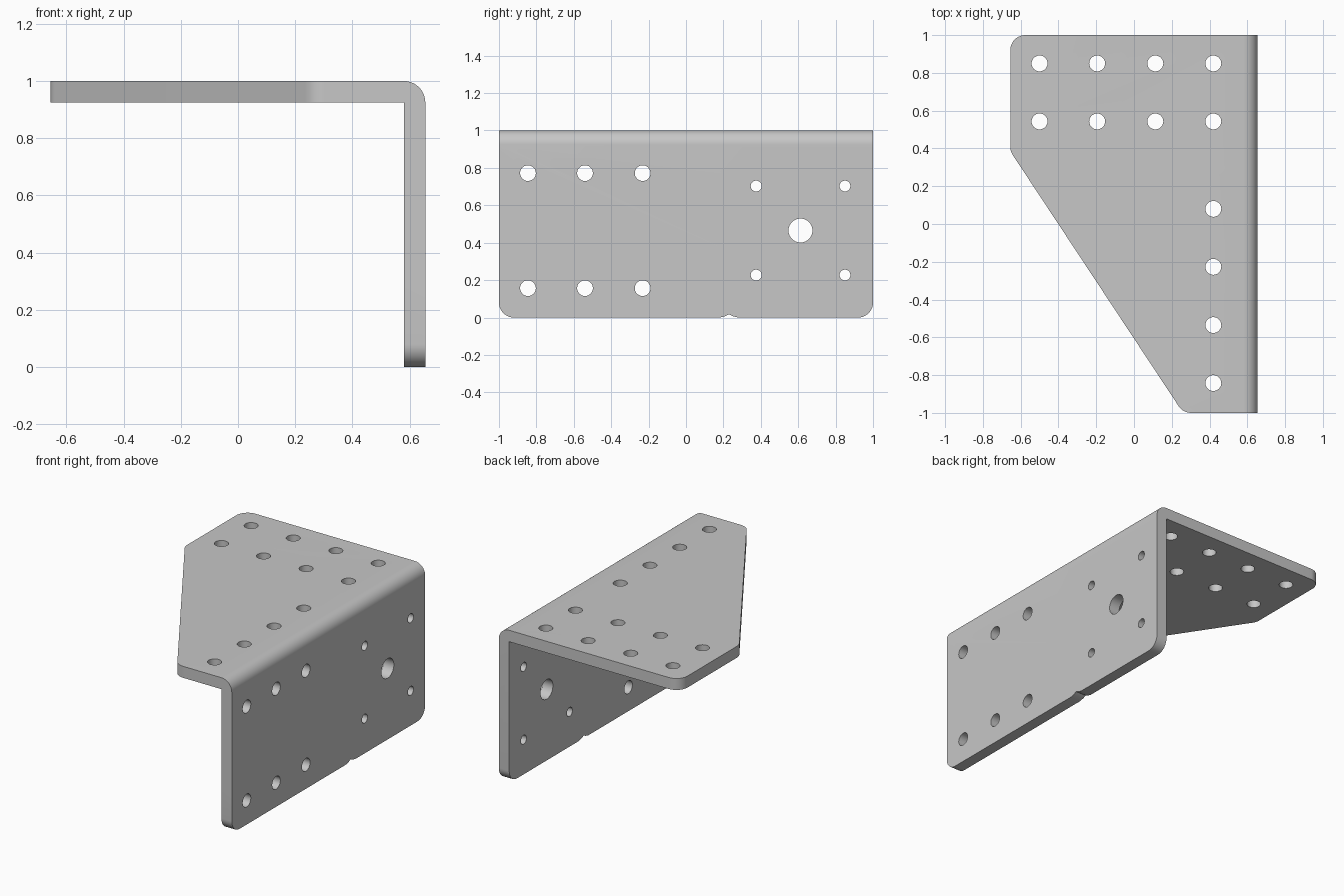
import bpy, bmesh, math
from mathutils import Vector

if "Cube" in bpy.data.objects:
    bpy.data.objects.remove(bpy.data.objects["Cube"])

T = 0.075            # sheet thickness
X, Y, Z = 0.655, 1.0, 1.0
HOLE, SMALL, LARGE = 0.042, 0.029, 0.064

steel = bpy.data.materials.new("grey steel")
steel.use_nodes = True
steel.diffuse_color = (0.57, 0.57, 0.57, 1)
steel.node_tree.nodes["Principled BSDF"].inputs["Base Color"].default_value = steel.diffuse_color


def rounded(corners, steps=10):
    """Outline from (x, y, radius) corners, with each corner filleted."""
    out = []
    for i, (x, y, r) in enumerate(corners):
        p = Vector((x, y))
        if r == 0:
            out.append(p)
            continue
        a = (Vector(corners[i - 1][:2]) - p).normalized()
        b = (Vector(corners[(i + 1) % len(corners)][:2]) - p).normalized()
        half = math.acos(a.dot(b)) / 2
        centre = p + (a + b).normalized() * r / math.sin(half)
        start = p + a * r / math.tan(half) - centre
        end = p + b * r / math.tan(half) - centre
        # Sweep from the first tangent point to the second, the short way
        first = math.atan2(start.y, start.x)
        sweep = math.atan2(start.x * end.y - start.y * end.x, start.dot(end))
        for k in range(steps + 1):
            t = first + sweep * k / steps
            out.append(centre + Vector((math.cos(t), math.sin(t))) * r)
    return out


def circle(x, y, r, n=40):
    return [Vector((x + r * math.cos(2 * math.pi * k / n),
                    y + r * math.sin(2 * math.pi * k / n))) for k in range(n)]


PLANES = {"x": lambda u, v, d: (d, u, v),
          "y": lambda u, v, d: (u, d, v),
          "z": lambda u, v, d: (u, v, d)}


def prism(name, outlines, axis, lo, hi):
    """Extrude outlines along an axis into one object."""
    bm = bmesh.new()
    for pts in outlines:
        low, high = [[bm.verts.new(PLANES[axis](p.x, p.y, d)) for p in pts] for d in (lo, hi)]
        bm.faces.new(low)
        bm.faces.new(high)
        for i in range(len(pts)):
            bm.faces.new((low[i - 1], low[i], high[i], high[i - 1]))
    bmesh.ops.recalc_face_normals(bm, faces=bm.faces)
    mesh = bpy.data.meshes.new(name)
    bm.to_mesh(mesh)
    bm.free()
    mesh.materials.append(steel)
    ob = bpy.data.objects.new(name, mesh)
    bpy.context.collection.objects.link(ob)
    return ob


# Bent sheet: angle profile with a rounded outer bend
bracket = prism("angle_bracket", [rounded([
    (-X, Z, 0), (X, Z, T), (X, 0, 0), (X - T, 0, 0), (X - T, Z - T, 0), (-X, Z - T, 0)])],
    "y", -Y, Y)

# Outline of the top flange with its slanted edge
top_trim = prism("top_trim", [rounded([
    (-X, Y, 0.08), (-X, 0.385, 0.08), (0.26, -Y, 0.08), (X + T, -Y, 0), (X + T, Y, 0)])],
    "z", -0.1, Z + 0.1)

# Outline of the side flange with rounded feet and a small bottom notch
side_trim = prism("side_trim", [rounded([
    (-Y, 0, 0.08), (0.18, 0, 0), (0.21, 0.007, 0), (0.23, 0.017, 0), (0.25, 0.007, 0),
    (0.28, 0, 0), (Y, 0, 0.08), (Y, Z + T, 0), (-Y, Z + T, 0)])],
    "x", -1, 1)

# Screw holes in the top flange
columns = [-0.5, -0.195, 0.113, 0.42]
top_spots = [(x, y) for x in columns for y in (0.85, 0.543)]
top_spots += [(columns[-1], y) for y in (0.08, -0.227, -0.535, -0.842)]
top_holes = prism("top_holes", [circle(x, y, HOLE) for x, y in top_spots], "z", 0.85, 1.1)

# Screw holes and motor mount in the side flange
side = [circle(y, z, HOLE) for y in (-0.845, -0.54, -0.232) for z in (0.157, 0.772)]
side += [circle(y, z, SMALL) for y in (0.375, 0.85) for z in (0.227, 0.703)]
side += [circle(0.612, 0.465, LARGE)]
side_holes = prism("side_holes", side, "x", 0.5, 0.75)

# Cut the sheet, then bake the result
cutters = [(top_trim, "INTERSECT"), (side_trim, "INTERSECT"),
           (top_holes, "DIFFERENCE"), (side_holes, "DIFFERENCE")]
for cutter, operation in cutters:
    mod = bracket.modifiers.new(cutter.name, "BOOLEAN")
    mod.object, mod.operation, mod.solver = cutter, operation, "EXACT"
baked = bpy.data.meshes.new_from_object(
    bracket.evaluated_get(bpy.context.evaluated_depsgraph_get()))
bracket.modifiers.clear()
bracket.data = baked
for cutter, _ in cutters:
    bpy.data.objects.remove(cutter)

bpy.ops.object.select_all(action="DESELECT")
bracket.select_set(True)
bpy.context.view_layer.objects.active = bracket
bpy.ops.object.shade_smooth_by_angle(angle=math.radians(30))
